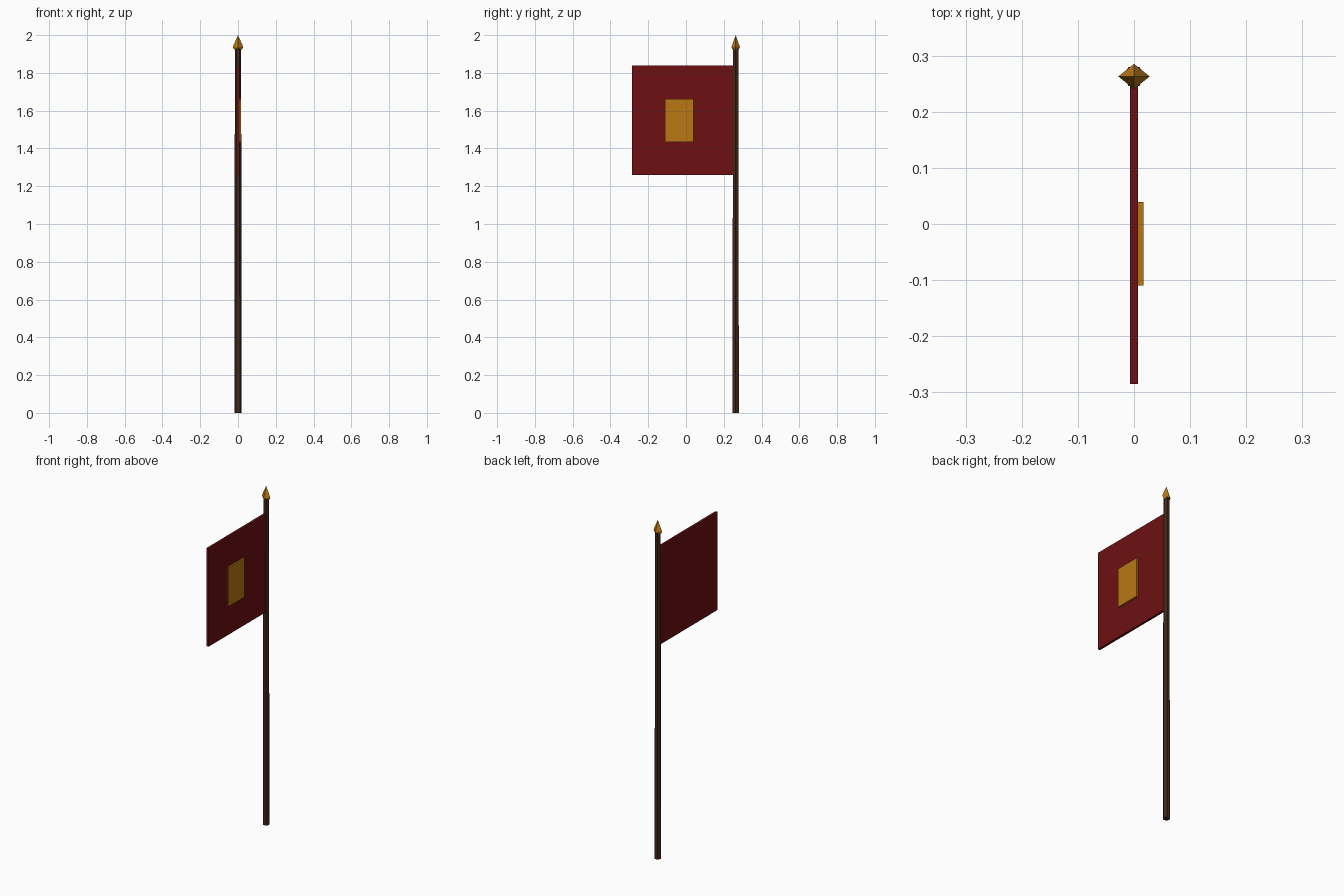
import bpy, bmesh, math
from mathutils import Matrix

if "Cube" in bpy.data.objects:
    bpy.data.objects.remove(bpy.data.objects["Cube"])

POLE_Y = 0.263


def material(name, rgb):
    m = bpy.data.materials.new(name)
    m.diffuse_color = (*rgb, 1.0)
    m.use_nodes = True
    m.node_tree.nodes["Principled BSDF"].inputs["Base Color"].default_value = m.diffuse_color
    return m


wood = material("dark wood", (0.055, 0.022, 0.010))
cloth = material("deep red cloth", (0.155, 0.005, 0.006))
gold = material("gold", (0.48, 0.19, 0.007))


def finish(bm, name, mat):
    bmesh.ops.recalc_face_normals(bm, faces=bm.faces)
    me = bpy.data.meshes.new(name)
    bm.to_mesh(me)
    bm.free()
    me.materials.append(mat)
    ob = bpy.data.objects.new(name, me)
    bpy.context.collection.objects.link(ob)
    return ob


def box(name, mat, x, y, z):
    """Box given by (min, max) on each axis."""
    bm = bmesh.new()
    mid = [(a + b) / 2 for a, b in (x, y, z)]
    size = [b - a for a, b in (x, y, z)]
    bmesh.ops.create_cube(bm, size=1, matrix=Matrix.Translation(mid) @ Matrix.Diagonal((*size, 1)))
    return finish(bm, name, mat)


def lathe(name, mat, sides, profile, y_scale=1.0):
    """Faceted upright solid around the pole axis; profile is (radius, z)."""
    bm = bmesh.new()
    rings = []
    for r, z in profile:
        if r == 0:
            rings.append([bm.verts.new((0, POLE_Y, z))])
            continue
        rings.append([bm.verts.new((r * math.cos(2 * math.pi * i / sides),
                                    POLE_Y + y_scale * r * math.sin(2 * math.pi * i / sides), z))
                      for i in range(sides)])
    for lo, hi in zip(rings, rings[1:]):
        for i in range(sides):
            j = (i + 1) % sides
            if len(hi) == 1:
                bm.faces.new((lo[i], lo[j], hi[0]))
            else:
                bm.faces.new((lo[i], lo[j], hi[j], hi[i]))
    for ring in (rings[0], rings[-1]):
        if len(ring) > 1:
            bm.faces.new(ring)
    return finish(bm, name, mat)


# Tapered six-sided pole
lathe("pole", wood, 6, [(0.0195, 0.0), (0.0165, 1.93)])

# Four-sided flattened spear tip
lathe("spear_tip", gold, 4, [(0.021, 1.924), (0.028, 1.937), (0.0, 2.0)], 0.8)

# Stiff flag and the raised panel on its right side
box("flag", cloth, (-0.007, 0.007), (-0.285, 0.255), (1.26, 1.84))
box("flag_panel", gold, (0.006, 0.0165), (-0.11, 0.039), (1.433, 1.663))
